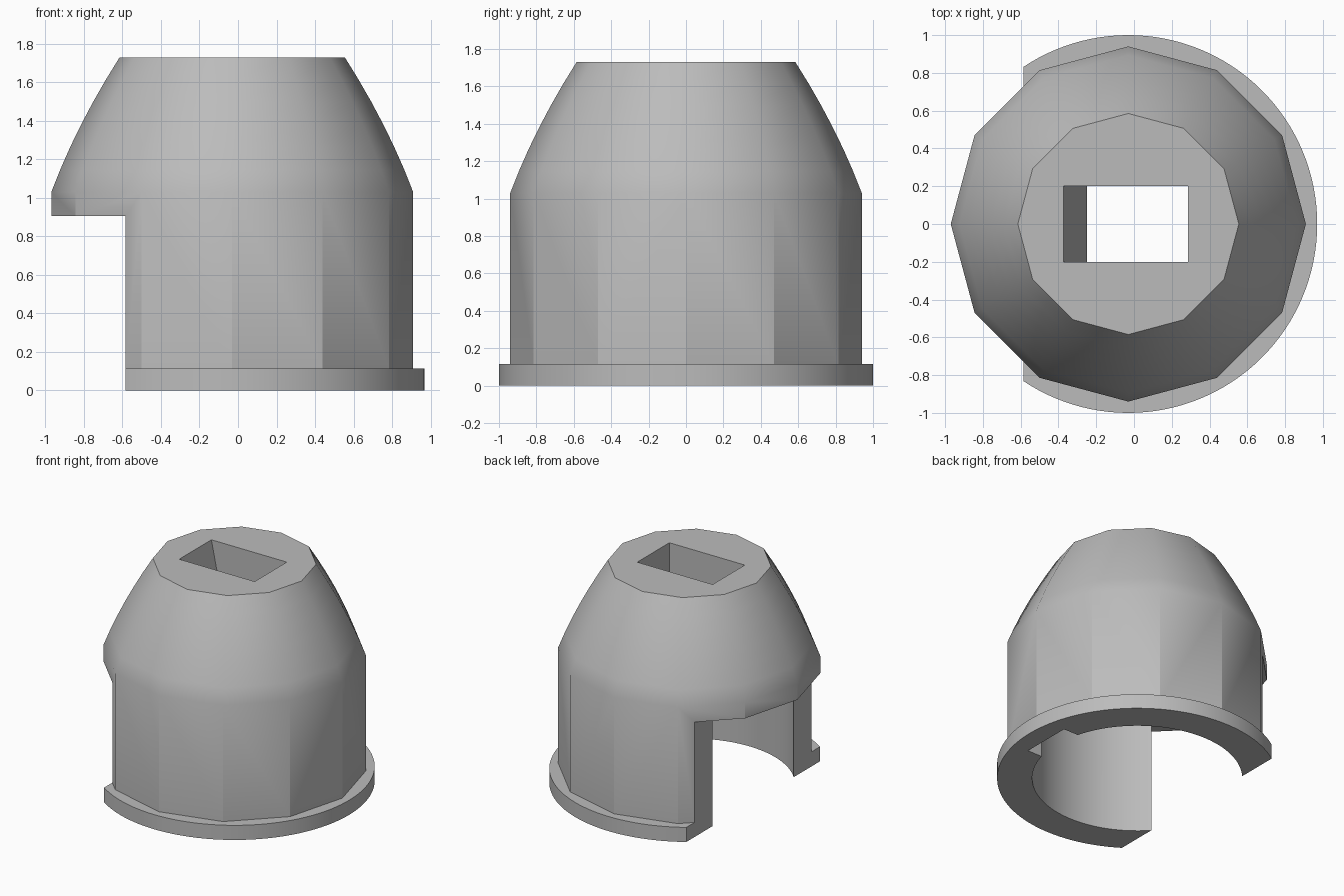
import bpy, bmesh
from math import sin, cos, tau, radians

if "Cube" in bpy.data.objects:
    bpy.data.objects.remove(bpy.data.objects["Cube"])

AXIS_X = -0.03
SLOT_Y = 0.2

grey = bpy.data.materials.new("light grey")
grey.use_nodes = True
colour = (0.5, 0.5, 0.5, 1)
grey.diffuse_color = colour
grey.node_tree.nodes["Principled BSDF"].inputs["Base Color"].default_value = colour


def loft(name, loops):
    """Closed solid through a stack of equal-length point loops."""
    bm = bmesh.new()
    rings = [[bm.verts.new(p) for p in loop] for loop in loops]
    n = len(rings[0])
    for a, b in zip(rings, rings[1:]):
        for i in range(n):
            j = (i + 1) % n
            bm.faces.new((a[i], a[j], b[j], b[i]))
    bm.faces.new(rings[0][::-1])
    bm.faces.new(rings[-1])
    bmesh.ops.recalc_face_normals(bm, faces=bm.faces)
    mesh = bpy.data.meshes.new(name)
    bm.to_mesh(mesh)
    bm.free()
    mesh.materials.append(grey)
    obj = bpy.data.objects.new(name, mesh)
    bpy.context.collection.objects.link(obj)
    return obj


def ring(radius, z, sides):
    return [(AXIS_X + radius * cos(tau * i / sides), radius * sin(tau * i / sides), z)
            for i in range(sides)]


def rect(x0, x1, y, z):
    return [(x0, -y, z), (x1, -y, z), (x1, y, z), (x0, y, z)]


def combine(target, tool, operation):
    """Apply a boolean and discard the tool."""
    mod = target.modifiers.new(operation, "BOOLEAN")
    mod.operation, mod.object, mod.solver = operation, tool, "EXACT"
    bpy.context.view_layer.objects.active = target
    bpy.ops.object.modifier_apply(modifier=mod.name)
    bpy.data.objects.remove(tool)


# Twelve-sided body with a gently bulging tapered shoulder
steps = 6
profile = [(0.94, 0.05)]
for k in range(steps + 1):
    t = k / steps
    profile.append((0.94 - 0.355 * t + 0.092 * t * (1 - t), 1.03 + 0.7 * t))
body = loft("cap_body", [ring(r, z, 12) for r, z in profile])

# Round base flange
combine(body, loft("flange", [ring(1, 0, 128), ring(1, 0.115, 128)]), "UNION")

# Round bore, inner keyway, tapered top socket and side opening
combine(body, loft("bore", [ring(0.75, -0.1, 96), ring(0.75, 1.15, 96)]), "DIFFERENCE")
combine(body, loft("keyway", [rect(0.4, 0.82, SLOT_Y, -0.1),
                              rect(0.4, 0.82, SLOT_Y, 0.9)]), "DIFFERENCE")
combine(body, loft("socket", [rect(-0.25, 0.285, SLOT_Y, 1.1),
                              rect(-0.25, 0.285, SLOT_Y, 1.15),
                              rect(-0.372, 0.285, SLOT_Y, 1.73),
                              rect(-0.372, 0.285, SLOT_Y, 1.8)]), "DIFFERENCE")
combine(body, loft("side_opening", [rect(-2, -0.585, 2, -0.1),
                                    rect(-2, -0.585, 2, 0.905)]), "DIFFERENCE")

# Smooth the curved walls, keep the prism edges crisp
bpy.ops.object.select_all(action="DESELECT")
body.select_set(True)
bpy.context.view_layer.objects.active = body
bpy.ops.object.shade_smooth_by_angle(angle=radians(29))
